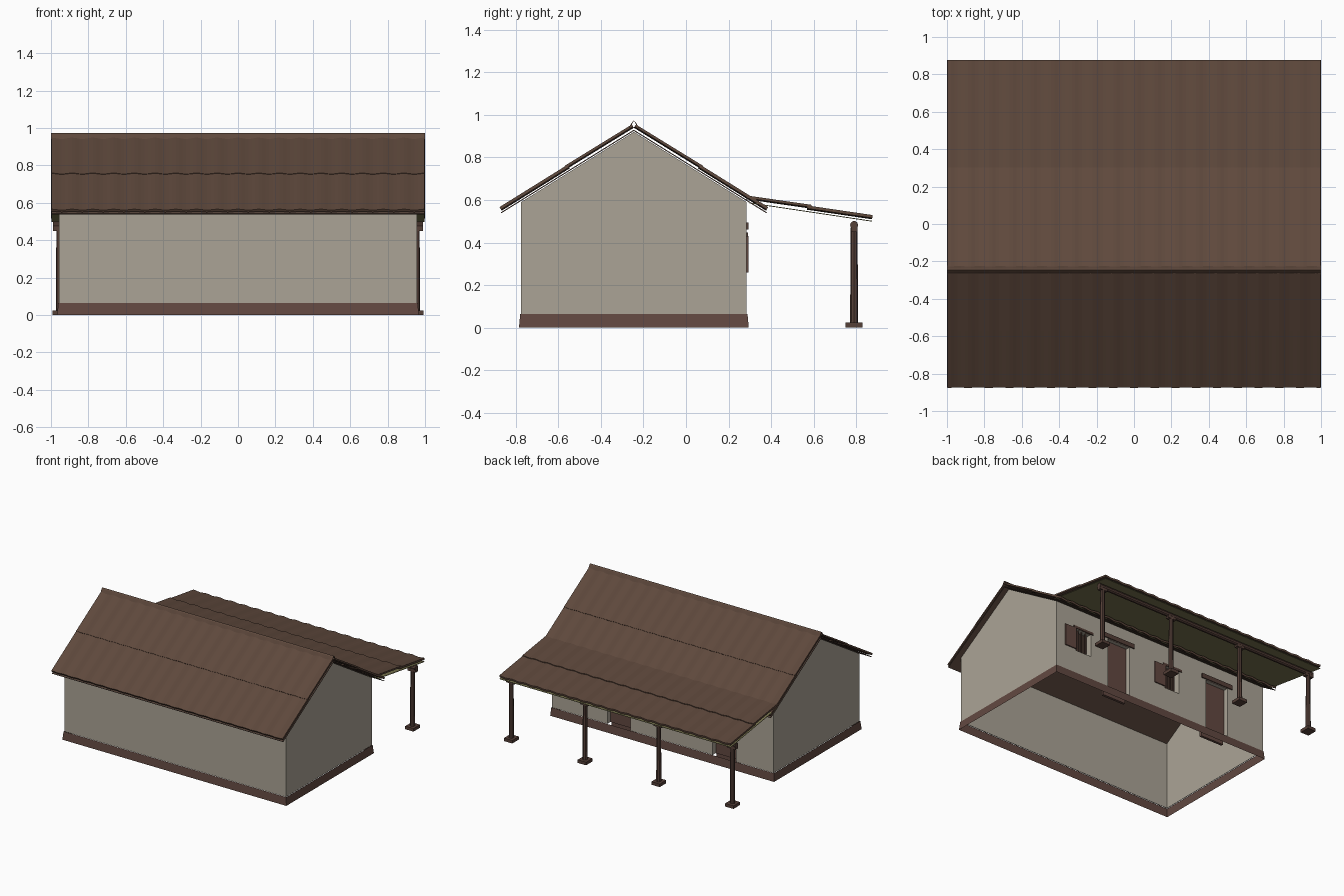
import bpy, bmesh, math
from mathutils import Vector

if "Cube" in bpy.data.objects:
    bpy.data.objects.remove(bpy.data.objects["Cube"])


def material(name, r, g, b):
    m = bpy.data.materials.new(name)
    m.diffuse_color = (r, g, b, 1)
    m.use_nodes = True
    m.node_tree.nodes["Principled BSDF"].inputs["Base Color"].default_value = m.diffuse_color
    return m


PLASTER = material("plaster", 0.407, 0.371, 0.305)
TILE = material("clay_tile", 0.112, 0.065, 0.045)
PLINTH = material("plinth_brown", 0.122, 0.066, 0.053)
WOOD = material("dark_wood", 0.090, 0.050, 0.039)
BOARD = material("roof_board", 0.100, 0.062, 0.046)
OLIVE = material("olive_lining", 0.210, 0.195, 0.086)


def finish(name, bm, mat):
    me = bpy.data.meshes.new(name)
    bm.to_mesh(me)
    bm.free()
    me.materials.append(mat)
    ob = bpy.data.objects.new(name, me)
    bpy.context.collection.objects.link(ob)
    return ob


def boxes(name, spans, mat):
    """Join several boxes, each (x0, x1, y0, y1, z0, z1)."""
    bm = bmesh.new()
    for x0, x1, y0, y1, z0, z1 in spans:
        for v in bmesh.ops.create_cube(bm, size=1)["verts"]:
            v.co = (x0 if v.co.x < 0 else x1, y0 if v.co.y < 0 else y1,
                    z0 if v.co.z < 0 else z1)
    return finish(name, bm, mat)


def prism(name, profile, x0, x1, mat):
    """Extrude a y-z profile along x."""
    bm = bmesh.new()
    face = bm.faces.new([bm.verts.new((x0, y, z)) for y, z in profile])
    ext = bmesh.ops.extrude_face_region(bm, geom=[face])["geom"]
    for v in ext:
        if isinstance(v, bmesh.types.BMVert):
            v.co.x = x1
    bmesh.ops.recalc_face_normals(bm, faces=bm.faces)
    return finish(name, bm, mat)


def sheet(name, top, low, thick, mat, wave=0.003, half=0.998):
    """Sloping roof sheet, corrugated along x, thickened downwards."""
    n = 108 if wave else 1
    bm = bmesh.new()
    slope = Vector((0, low[0] - top[0], low[1] - top[1])).normalized()
    nrm = slope.cross(Vector((1, 0, 0)))
    if nrm.z < 0:
        nrm = -nrm
    rows = []
    for i in range(n + 1):
        x = -half + 2 * half * i / n
        bump = nrm * wave * math.cos(math.tau * i / 6)
        rows.append([bm.verts.new(Vector((x, *p)) + bump) for p in (top, low)])
    for a, b in zip(rows, rows[1:]):
        bm.faces.new((a[0], a[1], b[1], b[0]))
    for f in bm.faces:
        f.normal_update()
        if f.normal.z < 0:
            f.normal_flip()
    ob = finish(name, bm, mat)
    mod = ob.modifiers.new("thickness", "SOLIDIFY")
    mod.thickness = thick
    mod.offset = -1
    return ob


# Main dimensions; the walls are thin skins, T is the depth of the reveals
X, Y0, Y1, T, SKIN = 0.957, -0.775, 0.285, 0.05, 0.004
RIDGE, PEAK, EAVE, BASE = -0.245, 0.92, 0.59, 0.063
DOORS = [(0.28, 0.48), (-0.63, -0.43)]
WINDOWS = [(0.64, 0.78), (-0.18, -0.05)]
DOOR_TOP, WIN_LOW, WIN_TOP = 0.46, 0.25, 0.43

# Walls: two gable ends, plain front, back with openings
for side, sx in (("left", -1), ("right", 1)):
    prism(side + "_gable_wall",
          [(Y0, BASE), (Y1, BASE), (Y1, EAVE), (RIDGE, PEAK), (Y0, EAVE)],
          sx * (X - SKIN), sx * X, PLASTER)
boxes("front_wall", [(-X, X, Y0, Y0 + SKIN, BASE, EAVE)], PLASTER)

openings = sorted([(a, b, BASE, DOOR_TOP) for a, b in DOORS]
                  + [(a, b, WIN_LOW, WIN_TOP) for a, b in WINDOWS])
pieces, reveals, x = [], [], -X
for a, b, lo, hi in openings:
    pieces.append((x, a, Y1 - SKIN, Y1, BASE, EAVE))
    pieces.append((a, b, Y1 - SKIN, Y1, hi, EAVE))
    reveals += [(a - SKIN, a, Y1 - T, Y1 - SKIN, lo, hi),
                (b, b + SKIN, Y1 - T, Y1 - SKIN, lo, hi),
                (a, b, Y1 - T, Y1 - SKIN, hi, hi + SKIN)]
    if lo > BASE:
        pieces.append((a, b, Y1 - SKIN, Y1, BASE, lo))
        reveals.append((a, b, Y1 - T, Y1 - SKIN, lo - SKIN, lo))
    x = b
pieces.append((x, X, Y1 - SKIN, Y1, BASE, EAVE))
boxes("back_wall", pieces, PLASTER)
boxes("opening_reveals", reveals, PLASTER)

# Plinth: a flared skirt, open at the bottom
bm = bmesh.new()
loops = [[bm.verts.new((sx * (X + p), y + sy * p, z))
          for sx, sy, y in ((-1, -1, Y0), (1, -1, Y0), (1, 1, Y1), (-1, 1, Y1))]
         for p, z in ((0.010, 0), (0.004, BASE + 0.001))]
for k in range(4):
    m = (k + 1) % 4
    bm.faces.new((loops[0][k], loops[0][m], loops[1][m], loops[1][k]))
finish("plinth", bm, PLINTH)

# Doors with lintels and inner thresholds
for i, (a, b) in enumerate(DOORS, 1):
    boxes(f"door_{i}", [(a, b, Y1 - T, Y1 - T + 0.012, BASE, DOOR_TOP)], PLINTH)
    boxes(f"door_lintel_{i}",
          [(a - 0.04, b + 0.04, Y1 - 0.01, Y1 + 0.009, DOOR_TOP, DOOR_TOP + 0.035)], WOOD)
    boxes(f"threshold_{i}", [(a, b, Y1 - T - 0.02, Y1 - T, 0.02, BASE)], PLINTH)

# Windows with bars, lintels and one folded-back shutter each
for i, (a, b) in enumerate(WINDOWS, 1):
    bars = [(a + (b - a) * k / 4 - 0.005, a + (b - a) * k / 4 + 0.005,
             Y1 - 0.03, Y1 - 0.02, WIN_LOW, WIN_TOP) for k in (1, 2, 3)]
    boxes(f"window_bars_{i}", bars, WOOD)
    boxes(f"window_shutter_{i}",
          [(b, b + 0.10, Y1, Y1 + 0.009, WIN_LOW + 0.01, WIN_TOP)], PLINTH)
    boxes(f"window_lintel_{i}",
          [(a - 0.02, b + 0.02, Y1 - 0.01, Y1 + 0.007, WIN_TOP, WIN_TOP + 0.018)], WOOD)

# Main roof: boards below, two nearly flush tile courses on each slope
for side, s in (("front", -1), ("back", 1)):
    def at(d, z):
        return (RIDGE + s * d, z)
    sheet(side + "_roof_board", at(0, 0.930), at(0.625, 0.542), 0.005, BOARD, 0)
    sheet(side + "_roof_upper_tiles", at(0.008, 0.952), at(0.325, 0.757), 0.012, TILE)
    sheet(side + "_roof_lower_tiles", at(0.310, 0.763), at(0.630, 0.564), 0.014, TILE)

# Ridge cap: a tent with a scalloped hem
bm = bmesh.new()
rings = []
for i in range(109):
    hem = 0.004 * math.cos(math.tau * i / 6)
    x = -1 + 2 * i / 108
    rings.append([bm.verts.new((x, RIDGE + dy, z)) for dy, z in (
        (-0.024, 0.936 + hem), (-0.008, 0.966), (0, 0.974),
        (0.008, 0.966), (0.024, 0.936 + hem))])
for a, b in zip(rings, rings[1:]):
    for j in range(4):
        bm.faces.new((a[j], b[j], b[j + 1], a[j + 1]))
cap = finish("ridge_cap", bm, TILE)
cap.modifiers.new("thickness", "SOLIDIFY").thickness = 0.003

# Porch roof: lining below, two tile courses above
sheet("porch_lining", (0.30, 0.588), (0.875, 0.502), 0.004, OLIVE, 0)
sheet("porch_upper_tiles", (0.285, 0.618), (0.59, 0.574), 0.012, TILE)
sheet("porch_lower_tiles", (0.57, 0.571), (0.877, 0.526), 0.014, TILE)

# Porch beam: a round log along the outer edge
PY = 0.79
ring = [(PY + 0.019 * math.cos(math.tau * k / 10),
         0.482 + 0.019 * math.sin(math.tau * k / 10)) for k in range(10)]
prism("porch_beam", ring, -0.99, 0.99, WOOD)

# Four porch posts, each with a foot and a bracket
for i in range(4):
    px = -0.955 + 1.91 * i / 3
    bm = bmesh.new()
    geo = bmesh.ops.create_cone(bm, cap_ends=True, segments=8, radius1=0.019,
                                radius2=0.016, depth=0.45)
    bmesh.ops.translate(bm, verts=geo["verts"], vec=(px, PY, 0.245))
    finish(f"porch_post_{i + 1}", bm, WOOD)
    boxes(f"post_foot_{i + 1}",
          [(px - 0.036, px + 0.036, PY - 0.04, PY + 0.04, 0, 0.024)], WOOD)
    boxes(f"post_bracket_{i + 1}",
          [(px - 0.035, px + 0.035, PY - 0.015, PY + 0.015, 0.45, 0.47)], WOOD)
